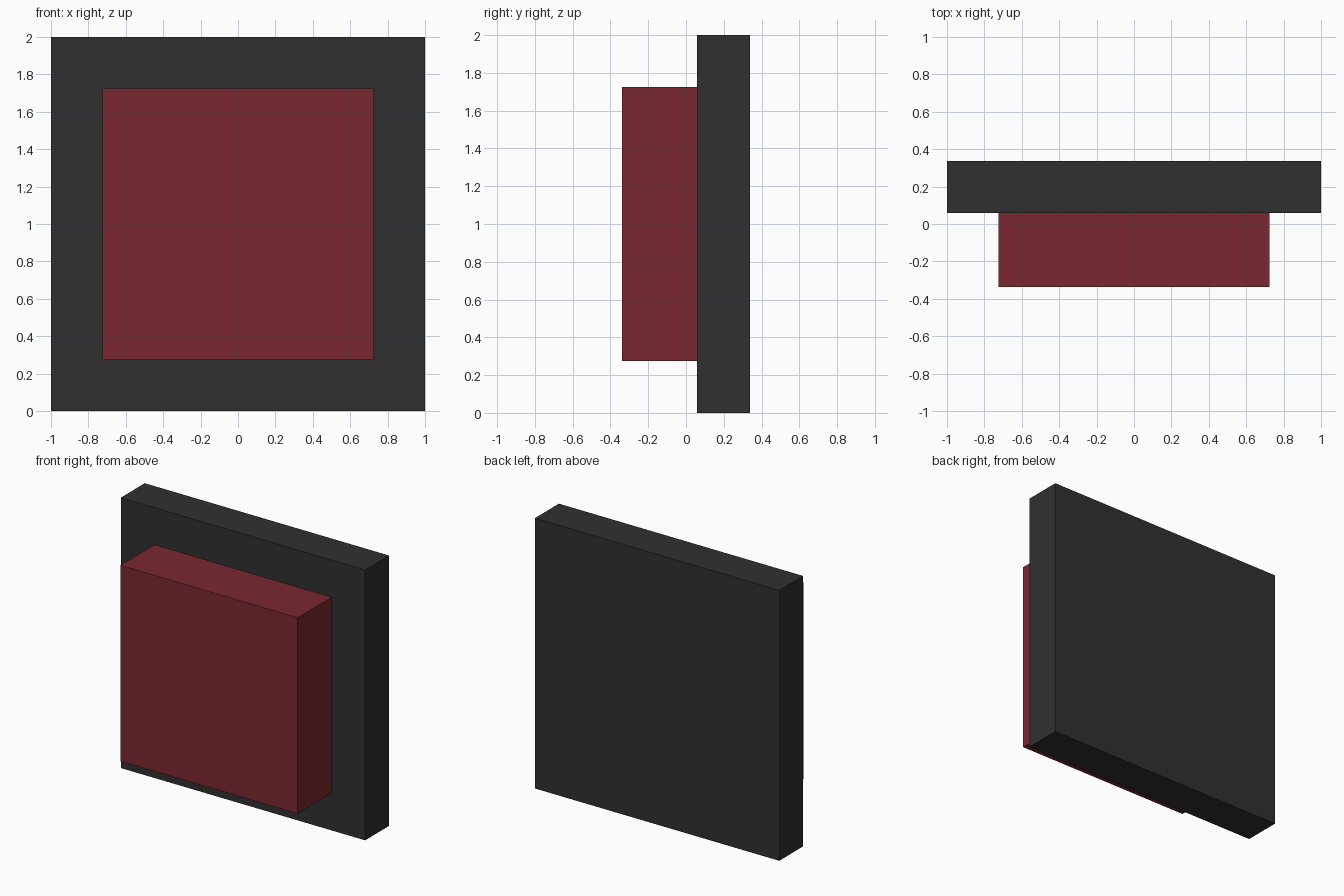
import bpy

if "Cube" in bpy.data.objects:
    bpy.data.objects.remove(bpy.data.objects["Cube"])


def make_material(name, color):
    mat = bpy.data.materials.new(name)
    mat.diffuse_color = color
    mat.use_nodes = True
    mat.node_tree.nodes["Principled BSDF"].inputs["Base Color"].default_value = mat.diffuse_color
    return mat


def box(name, low, high, mat):
    """Axis-aligned box between two opposite corners."""
    center = [(a + b) / 2 for a, b in zip(low, high)]
    bpy.ops.mesh.primitive_cube_add(size=1, location=center)
    obj = bpy.context.object
    obj.name = name
    obj.scale = [b - a for a, b in zip(low, high)]
    bpy.ops.object.transform_apply(location=False, rotation=False, scale=True)
    obj.data.materials.append(mat)
    return obj


dark = make_material("dark_grey", (0.03, 0.03, 0.03, 1))
red = make_material("deep_red", (0.195, 0.021, 0.03, 1))

# Square wall plate at the back
box("back_plate", (-1, 0.058, 0), (1, 0.338, 2), dark)

# Raised square button on the front
box("push_button", (-0.725, -0.338, 0.275), (0.725, 0.058, 1.725), red)
